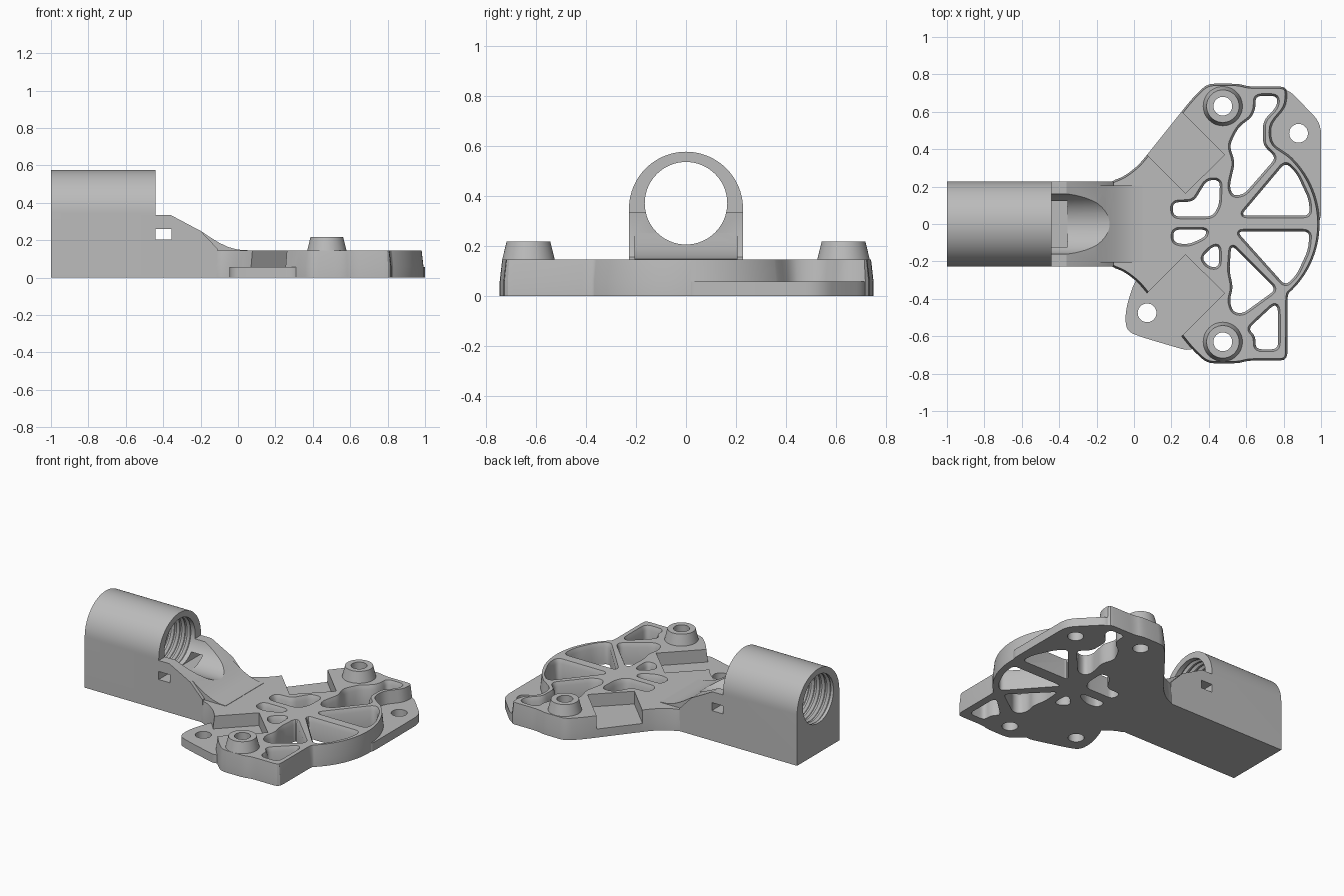
import bpy, bmesh
from math import cos, sin, radians
from mathutils import Vector

if "Cube" in bpy.data.objects:
    bpy.data.objects.remove(bpy.data.objects["Cube"])

grey = bpy.data.materials.new("plain_grey")
grey.use_nodes = True
COLOUR = (0.5, 0.5, 0.5, 1)
grey.diffuse_color = COLOUR
grey.node_tree.nodes["Principled BSDF"].inputs["Base Color"].default_value = COLOUR


def arc(cx, cy, r, a0, a1, n):
    step = (a1 - a0) / n
    return [(cx + r * cos(radians(a0 + step * i)), cy + r * sin(radians(a0 + step * i)))
            for i in range(n + 1)]


def circle(cx, cy, r, n=48):
    return arc(cx, cy, r, 0, 360, n)[:-1]


def rounded(pts, radius, n=5):
    """Replace each corner with a small curve."""
    out = []
    for i, p in enumerate(pts):
        p, a, b = Vector(p), Vector(pts[i - 1]), Vector(pts[(i + 1) % len(pts)])
        s = p + (a - p).normalized() * min(radius, (a - p).length * 0.45)
        e = p + (b - p).normalized() * min(radius, (b - p).length * 0.45)
        for k in range(n + 1):
            t = k / n
            out.append(tuple(s * (1 - t) ** 2 + p * 2 * t * (1 - t) + e * t * t))
    return out


def offset(pts, d):
    """Grow (or shrink) a closed outline by d."""
    n = len(pts)
    area = sum(pts[i - 1][0] * pts[i][1] - pts[i][0] * pts[i - 1][1] for i in range(n))
    sign = 1 if area > 0 else -1
    out = []
    for i in range(n):
        p = Vector(pts[i])
        u = (p - Vector(pts[i - 1])).normalized()
        v = (Vector(pts[(i + 1) % n]) - p).normalized()
        normal = Vector((u.y + v.y, -u.x - v.x)).normalized() * sign
        out.append(tuple(p + normal * d))
    return out


def prism(name, pts, levels, axis="z"):
    """Loft an outline through (position, growth) levels along an axis."""
    place = {"z": lambda a, b, c: (a, b, c),
             "x": lambda a, b, c: (c, a, b),
             "y": lambda a, b, c: (a, c, b)}[axis]
    bm = bmesh.new()
    rings = [[bm.verts.new(place(a, b, c)) for a, b in (offset(pts, d) if d else pts)]
             for c, d in levels]
    n = len(pts)
    for low, high in zip(rings, rings[1:]):
        for i in range(n):
            j = (i + 1) % n
            bm.faces.new((low[i], low[j], high[j], high[i]))
    bm.faces.new(rings[0][::-1])
    bm.faces.new(rings[-1])
    bmesh.ops.recalc_face_normals(bm, faces=bm.faces)
    mesh = bpy.data.meshes.new(name)
    bm.to_mesh(mesh)
    bm.free()
    mesh.materials.append(grey)
    obj = bpy.data.objects.new(name, mesh)
    bpy.context.collection.objects.link(obj)
    return obj


def combine(target, other, operation):
    mod = target.modifiers.new("combine", "BOOLEAN")
    mod.operation, mod.solver, mod.object = operation, "EXACT", other
    with bpy.context.temp_override(object=target, active_object=target):
        bpy.ops.object.modifier_apply(modifier=mod.name)
    bpy.data.objects.remove(other)


TOP, THIN = 0.145, 0.058

# mounting plate with its round rim
outline = [(-0.13, -0.228), (-0.06, -0.25), (0.02, -0.31), (0.07, -0.37), (0.31, -0.67),
           (0.39, -0.745), (0.56, -0.745), (0.61, -0.73), (0.82, -0.73)]
outline += arc(0.495, 0, 0.497, -49, 48, 36)
outline += [(0.735, 0.43), (0.73, 0.53), (0.815, 0.63), (0.82, 0.735), (0.61, 0.735),
            (0.56, 0.75), (0.39, 0.75), (0.31, 0.67), (0.07, 0.37), (0.02, 0.31),
            (-0.06, 0.25), (-0.13, 0.228)]
plate = prism("mounting_plate", rounded(outline, 0.04, 3),
              [(0, 0), (THIN, 0), (TOP, -0.01)])

# square pockets open to the outer edges
for side in (1, -1):
    pocket = [(0.275, 0.165), (0.485, 0.37), (0.1, 0.755), (-0.11, 0.55)]
    combine(plate, prism("pocket", [(x, y * side) for x, y in pocket],
                         [(THIN, 0), (0.3, 0)]), "DIFFERENCE")

# thin screw ears
front_ear = [(0.02, -0.26), (-0.045, -0.45), (-0.045, -0.57), (0.04, -0.605),
             (0.33, -0.69), (0.4, -0.5), (0.2, -0.3)]
back_ear = [(0.76, 0.36), (0.9, 0), (1, 0), (1, 0.54), (0.82, 0.725), (0.77, 0.7), (0.7, 0.5)]
combine(plate, prism("front_ear", rounded(front_ear, 0.08), [(0, 0), (THIN, 0)]), "UNION")
combine(plate, prism("back_ear", rounded(back_ear, 0.06), [(0, 0), (THIN, 0)]), "UNION")

# lightening holes between the spokes, chamfered at the top
holes = [
    [(0.65, 0.685), (0.765, 0.685), (0.765, 0.63), (0.69, 0.55), (0.69, 0.42), (0.76, 0.355),
     (0.59, 0.16), (0.53, 0.15), (0.51, 0.2), (0.54, 0.33), (0.51, 0.42), (0.56, 0.52),
     (0.63, 0.57), (0.65, 0.62)],
    [(0.57, 0.045), (0.81, 0.33), (0.87, 0.27), (0.935, 0.13), (0.94, 0.045)],
    [(0.55, -0.04), (0.94, -0.04), (0.93, -0.14), (0.87, -0.27), (0.81, -0.33)],
    [(0.52, -0.11), (0.76, -0.35), (0.58, -0.48), (0.53, -0.47), (0.51, -0.41), (0.53, -0.34),
     (0.51, -0.25)],
    [(0.75, -0.43), (0.77, -0.45), (0.77, -0.67), (0.65, -0.67), (0.65, -0.6), (0.61, -0.56)],
    [(0.46, 0.235), (0.455, 0.1), (0.42, 0.04), (0.21, 0.04), (0.205, 0.115), (0.32, 0.12),
     (0.39, 0.235)],
    [(0.21, -0.03), (0.39, -0.03), (0.38, -0.07), (0.29, -0.11), (0.21, -0.1)],
    [(0.42, -0.12), (0.455, -0.12), (0.455, -0.23), (0.4, -0.23), (0.36, -0.18)],
]
for pts in holes:
    combine(plate, prism("hole", rounded(pts, 0.035),
                         [(-0.1, 0), (0.115, 0), (0.165, 0.02)]), "DIFFERENCE")

# tapered bosses, then all the screw holes
bosses = [(0.475, 0.63), (0.475, -0.63)]
for x, y in bosses:
    combine(plate, prism("boss", circle(x, y, 0.105),
                         [(0.1, 0), (TOP, 0), (0.218, -0.018)]), "UNION")
for x, y in bosses + [(0.07, -0.475), (0.88, 0.485)]:
    combine(plate, prism("screw_hole", circle(x, y, 0.05), [(-0.1, 0), (0.4, 0)]), "DIFFERENCE")

# arm: arched socket, sloping neck and a narrower blending ramp
W = 0.228
arch = [(-W, 0), (W, 0)] + arc(0, 0.348, W, 0, 180, 40)
arm = prism("socket_arm", arch, [(-1, 0), (-0.44, 0)], "x")
neck = [(-0.5, 0), (-0.11, 0), (-0.11, 0.155), (-0.2, 0.25), (-0.36, 0.335), (-0.5, 0.335)]
combine(arm, prism("neck", neck, [(-W, 0), (W, 0)], "y"), "UNION")
ramp = [(-0.3, 0.13), (0.05, 0.13), (0.05, 0.147), (0, 0.15), (-0.05, 0.163), (-0.1, 0.186),
        (-0.15, 0.217), (-0.2, 0.25), (-0.3, 0.3)]
combine(arm, prism("ramp", ramp, [(-0.205, 0), (0.205, 0)], "y"), "UNION")

# threaded bore that runs out into an open trough
threads = [(-1.05, 0)]
for i in range(13):
    x = -0.98 + i * 0.04
    threads += [(x, 0), (x + 0.014, 0.013), (x + 0.028, 0)]
threads.append((0.2, 0))
combine(arm, prism("bore", circle(0, 0.37, 0.165, 64), threads, "x"), "DIFFERENCE")

# square cross slot through the neck
slot = [(-0.44, 0.205), (-0.355, 0.205), (-0.355, 0.26), (-0.44, 0.26)]
combine(arm, prism("slot", slot, [(-0.4, 0), (0.4, 0)], "y"), "DIFFERENCE")

# smooth curved walls, keep edges crisp
for obj in (plate, arm):
    bpy.ops.object.select_all(action="DESELECT")
    obj.select_set(True)
    bpy.context.view_layer.objects.active = obj
    bpy.ops.object.shade_smooth_by_angle(angle=radians(25))
